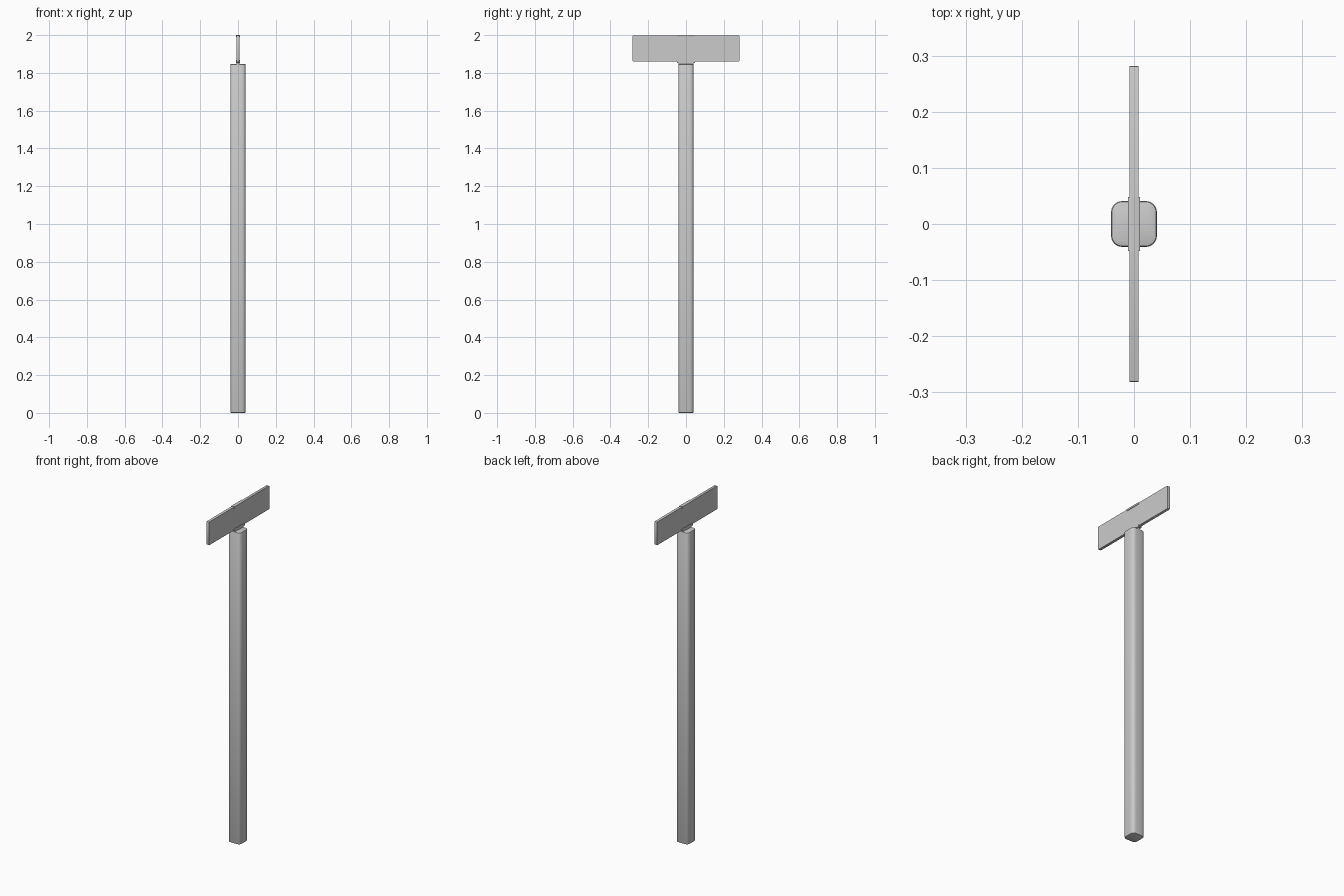
import bpy, bmesh

if "Cube" in bpy.data.objects:
    bpy.data.objects.remove(bpy.data.objects["Cube"])


def box(name, x, y, z0, z1, corner=0.0, axis=2, segs=4, edge=0.0, edge_segs=2):
    """Centred box; corner rounds edges along one axis, edge softens the rest."""
    bm = bmesh.new()
    bmesh.ops.create_cube(bm, size=1)
    for v in bm.verts:
        v.co = (v.co.x * x, v.co.y * y, (z0 + z1) / 2 + v.co.z * (z1 - z0))
    if corner:
        long_edges = [e for e in bm.edges
                      if abs((e.verts[0].co - e.verts[1].co).normalized()[axis]) > 0.9]
        bmesh.ops.bevel(bm, geom=long_edges, offset=corner, segments=segs,
                        profile=0.5, affect='EDGES')
    bm.normal_update()
    if edge:
        rims = [e for e in bm.edges if e.calc_face_angle(0) > 0.9]
        bmesh.ops.bevel(bm, geom=rims, offset=edge, segments=edge_segs,
                        profile=0.5, affect='EDGES')
    me = bpy.data.meshes.new(name)
    bm.to_mesh(me)
    bm.free()
    ob = bpy.data.objects.new(name, me)
    bpy.context.collection.objects.link(ob)
    bpy.ops.object.select_all(action='DESELECT')
    ob.select_set(True)
    bpy.context.view_layer.objects.active = ob
    bpy.ops.object.shade_smooth_by_angle()
    return ob


# Rounded square post with softened ends
box("post", 0.082, 0.082, 0.0, 1.847, corner=0.02, edge=0.005)

# Sign plate with slightly rounded corners, standing edge-on to the front
box("sign_plate", 0.016, 0.564, 1.860, 1.998, corner=0.004, axis=0, segs=2)

# Neck and lower clip joining plate to post
box("neck", 0.016, 0.082, 1.84, 1.862)
box("lower_clip", 0.022, 0.097, 1.853, 1.868, corner=0.003, axis=0, segs=2)

# Upper clip over the top edge of the plate
box("upper_clip", 0.022, 0.097, 1.989, 2.0, corner=0.002, axis=1, segs=2)
